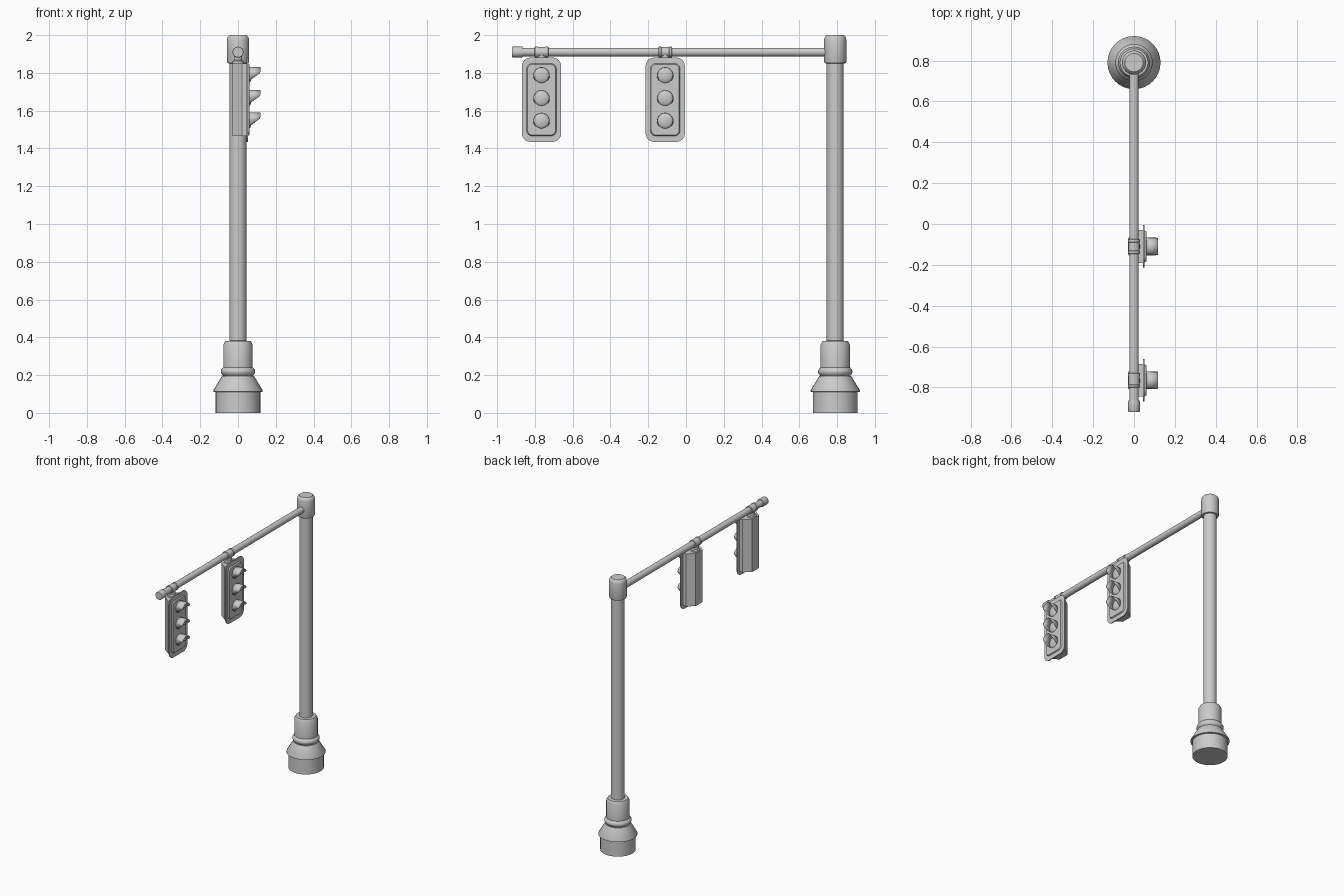
import bpy, bmesh, math
from mathutils import Matrix, Vector

if "Cube" in bpy.data.objects:
    bpy.data.objects.remove(bpy.data.objects["Cube"])

POLE_Y = 0.79
ARM_Z = 1.91


def finish(name, bm, angle=35):
    bmesh.ops.remove_doubles(bm, verts=bm.verts, dist=1e-5)
    bmesh.ops.recalc_face_normals(bm, faces=bm.faces)
    me = bpy.data.meshes.new(name)
    bm.to_mesh(me)
    bm.free()
    ob = bpy.data.objects.new(name, me)
    bpy.context.collection.objects.link(ob)
    bpy.ops.object.select_all(action='DESELECT')
    ob.select_set(True)
    bpy.context.view_layer.objects.active = ob
    bpy.ops.object.shade_smooth_by_angle(angle=math.radians(angle))
    return ob


def lathe(name, profile, loc, axis=(0, 0, 1), seg=32):
    """Revolve (radius, height) pairs around an axis through loc."""
    bm = bmesh.new()
    rot = Vector((0, 0, 1)).rotation_difference(Vector(axis)).to_matrix().to_4x4()
    rings = []
    for r, h in profile:
        rings.append([bm.verts.new((r * math.cos(2 * math.pi * i / seg),
                                    r * math.sin(2 * math.pi * i / seg), h)) for i in range(seg)])
    for a, b in zip(rings, rings[1:]):
        for i in range(seg):
            j = (i + 1) % seg
            bm.faces.new((a[i], a[j], b[j], b[i]))
    bm.faces.new(rings[0])
    bm.faces.new(rings[-1])
    bm.transform(Matrix.Translation(loc) @ rot)
    return finish(name, bm)


def rounded_rect(hw, hh, r, n=6):
    pts = []
    for k, (sx, sy) in enumerate([(1, 1), (-1, 1), (-1, -1), (1, -1)]):
        for i in range(n + 1):
            a = math.pi / 2 * (k + i / n)
            pts.append((sx * (hw - r) + r * math.cos(a), sy * (hh - r) + r * math.sin(a)))
    return pts


def loft_x(name, sections, cy, cz):
    """Bridge equal-length (y, z) outlines placed at successive x positions."""
    bm = bmesh.new()
    rings = [[bm.verts.new((x, cy + y, cz + z)) for y, z in pts] for x, pts in sections]
    for a, b in zip(rings, rings[1:]):
        for i in range(len(a)):
            j = (i + 1) % len(a)
            bm.faces.new((a[i], a[j], b[j], b[i]))
    bm.faces.new(rings[0])
    bm.faces.new(rings[-1])
    return finish(name, bm)


def visor(name, cy, cz, r=0.042, x0=0.056, n=28):
    """Scoop-shaped hood: open below, longest on top."""
    bm = bmesh.new()
    prev = None
    for i in range(n + 1):
        a = math.radians(-40 + 260 * i / n)
        dz = r * math.sin(a)
        length = 0.006 + 0.056 * min(1, max(0, (dz + 0.027) / 0.04))
        y, z = cy + r * math.cos(a), cz + dz
        cur = [bm.verts.new((x0, y, z)), bm.verts.new((x0 + length, y, z))]
        if prev:
            bm.faces.new((prev[0], prev[1], cur[1], cur[0]))
        prev = cur
    ob = finish(name, bm)
    mod = ob.modifiers.new("thickness", 'SOLIDIFY')
    mod.thickness = 0.003
    mod.offset = 0


def box_rect(hw, hh):
    return [(hw, hh), (-hw, hh), (-hw, -hh), (hw, -hh)]


# Flared base with a moulded ring
ring = [(0.078 + 0.013 * math.sin(math.pi * i / 8), 0.195 + 0.046 * i / 8) for i in range(9)]
lathe("base", [(0.118, 0), (0.118, 0.11), (0.13, 0.112), (0.13, 0.12), (0.085, 0.195)]
      + ring + [(0.078, 0.36), (0.068, 0.38), (0.045, 0.382)], (0, POLE_Y, 0))

# Pole and its cap
lathe("pole", [(0.045, 0.3), (0.045, 1.9)], (0, POLE_Y, 0))
lathe("pole_cap", [(0.045, 1.85), (0.056, 1.852), (0.059, 1.86), (0.059, 1.975),
                   (0.055, 1.99), (0.045, 2.0)], (0, POLE_Y, 0))

# Horizontal arm with end cap
lathe("arm", [(0.023, 0), (0.023, 1.68)], (0, POLE_Y, ARM_Z), (0, -1, 0), 24)
lathe("arm_end_cap", [(0.028, 0), (0.029, 0.003), (0.029, 0.052), (0.027, 0.055)],
      (0, -0.865, ARM_Z), (0, -1, 0), 24)

# Two signal heads
for k, cy in enumerate((-0.765, -0.11), 1):
    # Clamp around the arm and neck down to the housing
    lathe(f"clamp_{k}", [(0.026, -0.036), (0.029, -0.034), (0.029, -0.022), (0.027, -0.02),
                         (0.027, 0.02), (0.029, 0.022), (0.029, 0.034), (0.026, 0.036)],
          (0, cy, ARM_Z), (0, 1, 0), 24)
    lathe(f"neck_{k}", [(0.03, 1.845), (0.03, 1.862), (0.022, 1.868), (0.022, 1.9)],
          (0, cy, 0), seg=20)
    # Housing tapering towards the back
    loft_x(f"housing_{k}", [(-0.03, box_rect(0.04, 0.193)), (0.022, box_rect(0.08, 0.193)),
                            (0.048, box_rect(0.08, 0.193))], cy, 1.658)
    # Thin backplate and raised front panel
    plate = rounded_rect(0.104, 0.223, 0.045)
    loft_x(f"backplate_{k}", [(0.045, plate), (0.052, plate)], cy, 1.658)
    loft_x(f"front_panel_{k}", [(0.05, rounded_rect(0.08, 0.193, 0.03)),
                                (0.06, rounded_rect(0.074, 0.187, 0.026))], cy, 1.658)
    # Domed lenses with hoods
    for j, cz in enumerate((1.787, 1.666, 1.546), 1):
        dome = [(0.041 * math.cos(t * math.pi / 12.5), 0.014 * math.sin(t * math.pi / 12.5))
                for t in range(7)]
        lathe(f"lens_{k}_{j}", dome, (0.058, cy, cz), (1, 0, 0), 24)
        visor(f"visor_{k}_{j}", cy, cz)
